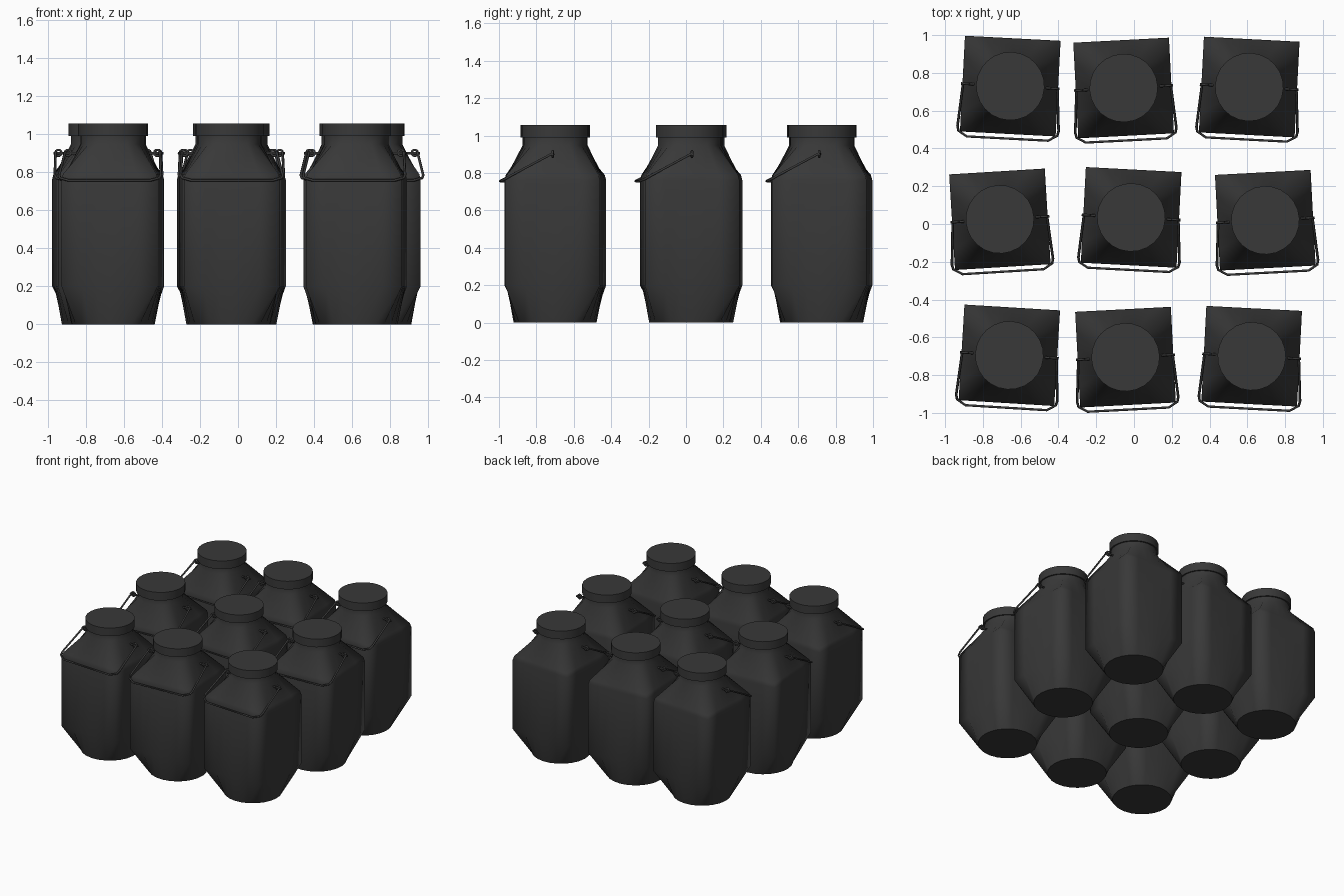
import bpy, bmesh
from math import cos, sin, pi, radians

if "Cube" in bpy.data.objects:
    bpy.data.objects.remove(bpy.data.objects["Cube"])

SIDES = 24

mat = bpy.data.materials.new("charcoal grey")
mat.use_nodes = True
grey = (0.04, 0.04, 0.04, 1)
mat.diffuse_color = grey
bsdf = mat.node_tree.nodes["Principled BSDF"]
bsdf.inputs["Base Color"].default_value = grey
bsdf.inputs["Roughness"].default_value = 0.7


def loft(name, rings):
    """Skin rings of (half width, height, squareness); end caps stay crisp."""
    bm = bmesh.new()
    loops = []
    for r, z, square in rings:
        loop = []
        for i in range(SIDES):
            a = 2 * pi * i / SIDES
            grow = 1 + square * (1 / max(abs(cos(a)), abs(sin(a))) - 1)
            loop.append(bm.verts.new((r * grow * cos(a), r * grow * sin(a), z)))
        loops.append(loop)
    for low, high in zip(loops, loops[1:]):
        for i in range(SIDES):
            j = (i + 1) % SIDES
            bm.faces.new((low[i], low[j], high[j], high[i])).smooth = True
    for cap in (bm.faces.new(loops[0][::-1]), bm.faces.new(loops[-1])):
        for edge in cap.edges:
            edge.smooth = False
    mesh = bpy.data.meshes.new(name)
    bm.to_mesh(mesh)
    bm.free()
    mesh.materials.append(mat)
    return mesh


def wire(name, paths, radius):
    """Round wire along (points, closed) paths, turned into a mesh."""
    curve = bpy.data.curves.new(name, "CURVE")
    curve.dimensions = "3D"
    curve.bevel_depth = radius
    curve.bevel_resolution = 1
    curve.use_fill_caps = True
    for points, closed in paths:
        spline = curve.splines.new("POLY")
        spline.points.add(len(points) - 1)
        spline.use_cyclic_u = closed
        for p, co in zip(spline.points, points):
            p.co = (*co, 1)
    temp = bpy.data.objects.new(name, curve)
    bpy.context.collection.objects.link(temp)
    bpy.context.view_layer.update()
    mesh = bpy.data.meshes.new_from_object(
        temp.evaluated_get(bpy.context.evaluated_depsgraph_get()))
    bpy.data.objects.remove(temp)
    bpy.data.curves.remove(curve)
    mesh.name = name
    mesh.materials.clear()
    mesh.materials.append(mat)
    return mesh


# Body: round base, square belly, round neck
body = loft("jar_body", [(0.217, 0, 0), (0.2535, 0.2, 1), (0.2535, 0.76, 1),
                         (0.246, 0.79, 1), (0.17, 0.947, 0), (0.17, 1.0, 0)])
# Flat round lid
lid = loft("jar_lid", [(0.181, 0.99, 0), (0.181, 1.056, 0)])

# Bail handle: one side from its pivot to the front bar, then mirrored
half = [(0.25, 0, 0.905), (0.268, -0.225, 0.785), (0.262, -0.25, 0.77),
        (0.215, -0.278, 0.757)]
bail = half + [(-x, y, z) for x, y, z in reversed(half)]
handle = wire("bail_handle", [(bail, False)], 0.007)

# Pivot pins with small eyelets on both shoulders
pins = []
for side in (-1, 1):
    pins.append(([(side * 0.17, 0, 0.9), (side * 0.262, 0, 0.9)], False))
    eyelet = [(side * 0.235 + 0.016 * cos(a), 0, 0.902 + 0.016 * sin(a))
              for a in (2 * pi * i / 10 for i in range(10))]
    pins.append((eyelet, True))
pivots = wire("handle_pivots", pins, 0.007)

# Three rows of jars, each slightly turned
jars = [(-0.655, 0.73, -3), (-0.055, 0.72, 3), (0.61, 0.725, -3),
        (-0.71, 0.025, 3.5), (-0.015, 0.035, -3), (0.695, 0.02, 3),
        (-0.66, -0.695, -3.5), (-0.045, -0.705, 3), (0.623, -0.70, -3)]
for n, (x, y, turn) in enumerate(jars, 1):
    for mesh in (body, lid, handle, pivots):
        obj = bpy.data.objects.new(f"{mesh.name}_{n}", mesh)
        obj.location = (x, y, 0)
        obj.rotation_euler.z = radians(turn)
        bpy.context.collection.objects.link(obj)
